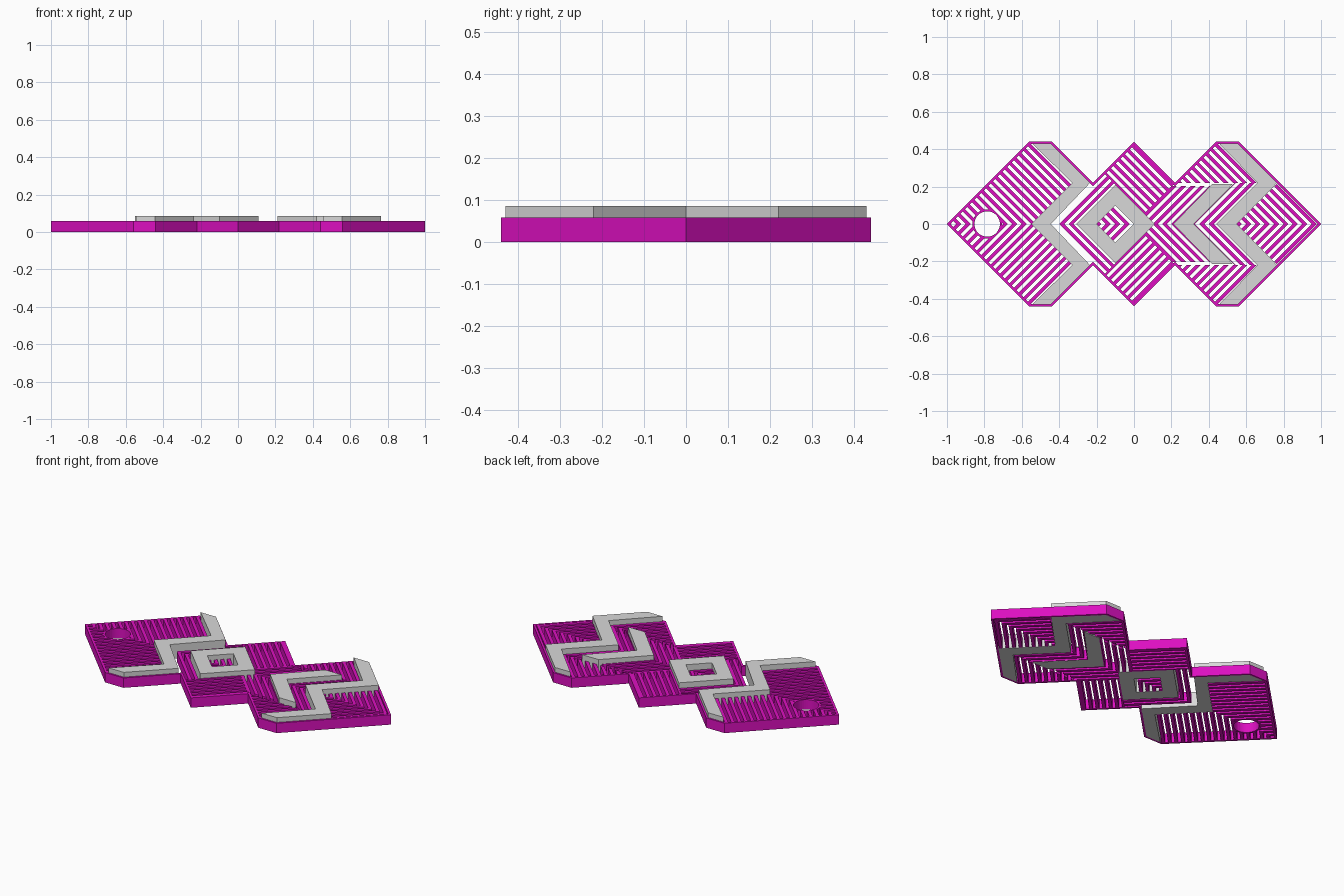
import bpy, bmesh, math

if "Cube" in bpy.data.objects:
    bpy.data.objects.remove(bpy.data.objects["Cube"])

BASE_H, TOP_H = 0.058, 0.086
M = 0.018            # rim inset along the diagonals
TOP_Y = 0.428        # inner side of the rim at the flat corners
PITCH, RIB = 0.05, 0.026
HOLE = (-0.785, 0.0)


def material(name, rgb):
    m = bpy.data.materials.new(name)
    m.diffuse_color = (*rgb, 1)
    m.use_nodes = True
    m.node_tree.nodes["Principled BSDF"].inputs["Base Color"].default_value = m.diffuse_color
    return m


magenta = material("magenta", (0.72, 0.005, 0.53))
grey = material("light grey", (0.69, 0.69, 0.69))


def area(p):
    return 0.5 * sum(a[0] * b[1] - b[0] * a[1] for a, b in zip(p, p[1:] + p[:1]))


def clip(poly, a, b, c):
    """Keep the part of a convex polygon where a*x + b*y <= c."""
    out = []
    for p, q in zip(poly, poly[1:] + poly[:1]):
        dp, dq = a * p[0] + b * p[1] - c, a * q[0] + b * q[1] - c
        if dp <= 0:
            out.append(p)
        if dp * dq < 0:
            t = dp / (dp - dq)
            out.append((p[0] + t * (q[0] - p[0]), p[1] + t * (q[1] - p[1])))
    return out


def diagonal_box(u0, u1, v0, v1, y0=0.0, y1=TOP_Y):
    """Rectangle along the diagonals u = x+y, v = x-y, cut to a y range."""
    p = [((u + v) / 2, (u - v) / 2) for u, v in ((u0, v0), (u1, v0), (u1, v1), (u0, v1))]
    return clip(clip(p, 0, -1, -y0), 0, 1, y1)


def stripes(axis, u0, u1, v0, v1, y0=0.0, y1=TOP_Y):
    """Parallel ribs filling a diagonal box; axis is the one they step along."""
    box = diagonal_box(u0, u1, v0, v1, y0, y1)
    s = 1 if axis == "u" else -1
    out = []
    for k in range(-22, 22):
        p = clip(clip(box, 1, s, k * PITCH + RIB), -1, -s, -k * PITCH)
        if len(p) > 2 and abs(area(p)) > 1e-5:
            out.append(p)
    return out


def plate(name, polys, height, mat, mirror=True):
    """Flat polygons, mirrored front to back and thickened upwards from z = 0."""
    bm = bmesh.new()
    for p in polys:
        for side in ((1, -1) if mirror else (1,)):
            q = [(x, y * side) for x, y in p]
            if area(q) < 0:
                q.reverse()
            bm.faces.new([bm.verts.new((x, y, 0)) for x, y in q])
    bmesh.ops.remove_doubles(bm, verts=bm.verts, dist=1e-5)
    me = bpy.data.meshes.new(name)
    bm.to_mesh(me)
    bm.free()
    me.materials.append(mat)
    ob = bpy.data.objects.new(name, me)
    bpy.context.collection.objects.link(ob)
    mod = ob.modifiers.new("thickness", "SOLIDIFY")
    mod.thickness, mod.offset = height, 1
    return ob


# Rim following the three joined diamonds
outer = [(-1, 0), (-.56, .44), (-.44, .44), (-.22, .22), (0, .44),
         (.22, .22), (.44, .44), (.56, .44), (1, 0)]
inner = [(-1 + M, 0), (-1 + M + TOP_Y, TOP_Y), (-M - TOP_Y, TOP_Y), (-.22, .22 - M),
         (0, .44 - M), (.22, .22 - M), (TOP_Y + M, TOP_Y), (1 - M - TOP_Y, TOP_Y), (1 - M, 0)]
plate("rim", [[outer[i], outer[i + 1], inner[i + 1], inner[i]] for i in range(8)],
      BASE_H, magenta)

# Ribs of the left end, cut away around the ring hole
left = plate("left_ribs", stripes("u", -1, -.11, -1 + M, -.55), BASE_H, magenta)
bpy.ops.mesh.primitive_cylinder_add(vertices=40, radius=0.078, depth=0.4,
                                    location=(*HOLE, 0))
cutter = bpy.context.object
cutter.name = "hole_cutter"
cutter.hide_render = True
cutter.display_type = 'WIRE'
cut = left.modifiers.new("hole", "BOOLEAN")
cut.object, cut.operation, cut.solver = cutter, 'DIFFERENCE', 'EXACT'


# Ring around the hole
def circle(r, n=40):
    return [(HOLE[0] + r * math.cos(i * math.tau / n), r * math.sin(i * math.tau / n))
            for i in range(n)]


a, b = circle(0.068), circle(0.0785)
plate("hole_ring", [[a[i - 1], b[i - 1], b[i], a[i]] for i in range(40)],
      BASE_H, magenta, mirror=False)

# Ribs of the middle and right diamonds
plate("middle_ribs",
      stripes("v", -.44, .11, -.44 + M, -.31)
      + stripes("u", .11, .44 - M, -.44 + M, 0)
      + stripes("u", -.2, 0, -.2, 0), BASE_H, magenta)
plate("right_ribs",
      stripes("v", .11, .9, 0, .21, 0, .22 - M)
      + stripes("v", .3, 1, .32, .44, 0, .22)
      + stripes("u", .44, .88, M, .5, .22), BASE_H, magenta)
plate("right_end_ribs", stripes("u", .55, 1 - M, .55, 1), BASE_H, magenta)

# Raised zigzag bands
plate("left_zigzag", [[(-.545, .43), (-.445, .43), (-.235, .22), (-.33, .22)],
                      [(-.33, .22), (-.235, .22), (-.445, 0), (-.55, 0)]], TOP_H, grey)
plate("right_zigzag", [[(.455, .43), (.555, .43), (.765, .22), (.66, .22)],
                       [(.66, .22), (.765, .22), (.55, 0), (.44, 0)]], TOP_H, grey)
plate("small_chevron", [[(.21, 0), (.42, .215), (.53, .215), (.32, 0)]], TOP_H, grey)

# Raised open diamond in the middle
plate("diamond_frame", [[(-.31, 0), (-.1, .21), (-.1, .1), (-.2, 0)],
                        [(-.1, .21), (.11, 0), (0, 0), (-.1, .1)]], TOP_H, grey)
